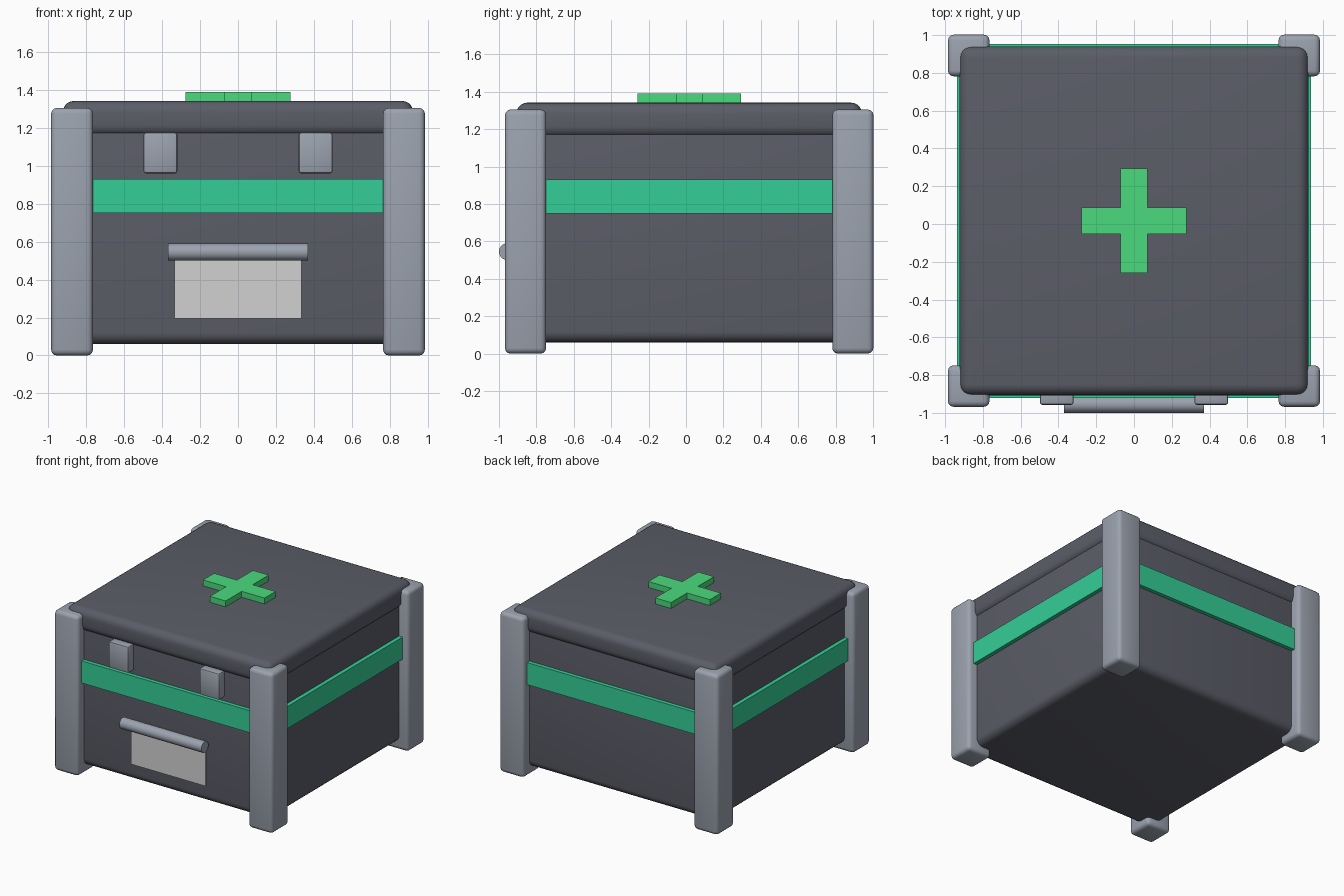
import bpy, bmesh, math

if "Cube" in bpy.data.objects:
    bpy.data.objects.remove(bpy.data.objects["Cube"])

CY = 0.017  # depth centre of the crate (handle sticks out in front)


def mat(name, rgb):
    m = bpy.data.materials.new(name)
    m.diffuse_color = (*rgb, 1)
    m.use_nodes = True
    m.node_tree.nodes["Principled BSDF"].inputs["Base Color"].default_value = m.diffuse_color
    return m


dark = mat("dark_grey", (0.105, 0.11, 0.137))
steel = mat("steel_grey", (0.332, 0.366, 0.429))
teal = mat("teal_green", (0.034, 0.62, 0.31))
green = mat("bright_green", (0.069, 0.70, 0.205))
paper = mat("light_grey", (0.64, 0.64, 0.64))


def finish(name, bm, material, bevel=0, segments=4):
    me = bpy.data.meshes.new(name)
    if bevel:
        bmesh.ops.bevel(bm, geom=bm.edges[:], offset=bevel, segments=segments,
                        profile=0.5, affect='EDGES')
    bmesh.ops.recalc_face_normals(bm, faces=bm.faces[:])
    bm.to_mesh(me)
    bm.free()
    me.materials.append(material)
    ob = bpy.data.objects.new(name, me)
    bpy.context.collection.objects.link(ob)
    bpy.ops.object.select_all(action='DESELECT')
    bpy.context.view_layer.objects.active = ob
    ob.select_set(True)
    bpy.ops.object.shade_smooth_by_angle(angle=math.radians(35))
    return ob


def box(name, x, y, z, material, bevel=0, segments=4):
    bm = bmesh.new()
    bmesh.ops.create_cube(bm, size=1)
    for v in bm.verts:
        for i, (lo, hi) in enumerate((x, y, z)):
            v.co[i] = lo if v.co[i] < 0 else hi
    return finish(name, bm, material, bevel, segments)


def square(h):
    return (-h, h), (CY - h, CY + h)


# Main shell, lid and the band around it
box("body", *square(0.905), (0.06, 1.25), dark, 0.06, 5)
box("lid", *square(0.924), (1.155, 1.342), dark, 0.06, 5)
box("band", *square(0.937), (0.75, 0.93), teal)

# Corner posts
for sx in (-1, 1):
    for sy in (-1, 1):
        xs = sorted((sx * 0.765, sx * 0.985))
        ys = sorted((CY + sy * 0.765, CY + sy * 0.985))
        box("corner_post", xs, ys, (0, 1.305), steel, 0.03, 3)

# Latches
for sx in (-1, 1):
    box("latch", sorted((sx * 0.32, sx * 0.498)), (-0.957, -0.86),
        (0.96, 1.175), steel, 0.012, 2)

# Label plate and handle bar
box("label_plate", (-0.335, 0.335), (-0.897, -0.888), (0.195, 0.56), paper)
bm = bmesh.new()
bmesh.ops.create_cone(bm, cap_ends=True, segments=32, radius1=0.045,
                      radius2=0.045, depth=0.74)
for v in bm.verts:
    v.co = (v.co.z, v.co.x - 0.955, v.co.y + 0.545)
finish("handle_bar", bm, steel)

# Raised cross on the lid
bm = bmesh.new()
a, b = 0.071, 0.277
outline = [(a, a), (a, b), (-a, b), (-a, a), (-b, a), (-b, -a),
           (-a, -a), (-a, -b), (a, -b), (a, -a), (b, -a), (b, a)]
face = bm.faces.new([bm.verts.new((x, y + CY, 1.32)) for x, y in outline])
ext = bmesh.ops.extrude_face_region(bm, geom=[face])
for v in ext["geom"]:
    if isinstance(v, bmesh.types.BMVert):
        v.co.z = 1.39
finish("lid_cross", bm, green)
